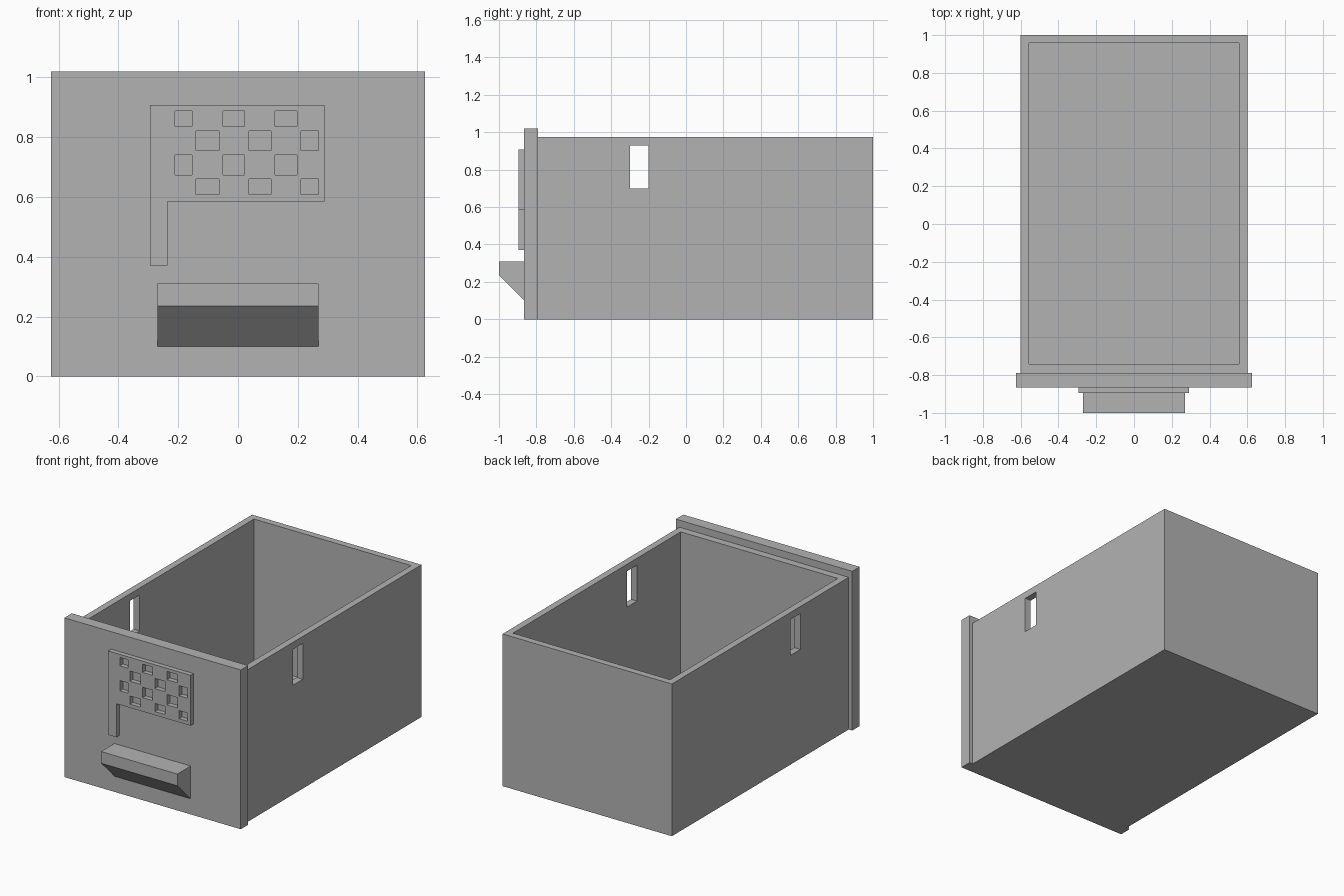
import bpy
import bmesh
from mathutils import Vector

cube = bpy.data.objects.get("Cube")
if cube:
    bpy.data.objects.remove(cube, do_unlink=True)

grey = bpy.data.materials.new("plain grey")
grey.use_nodes = True
grey.diffuse_color = (0.45, 0.45, 0.45, 1)
grey.node_tree.nodes["Principled BSDF"].inputs["Base Color"].default_value = grey.diffuse_color


def add_prism(bm, points, offset):
    """Extrude a flat outline along an offset into a closed solid."""
    face = bm.faces.new([bm.verts.new(p) for p in points])
    out = bmesh.ops.extrude_face_region(bm, geom=[face])
    moved = [g for g in out["geom"] if isinstance(g, bmesh.types.BMVert)]
    bmesh.ops.translate(bm, vec=Vector(offset), verts=moved)


def add_box(bm, x, y, z):
    outline = [(x[0], y[0], z[0]), (x[1], y[0], z[0]), (x[1], y[0], z[1]), (x[0], y[0], z[1])]
    add_prism(bm, outline, (0, y[1] - y[0], 0))


def finish(bm, name):
    bmesh.ops.recalc_face_normals(bm, faces=bm.faces[:])
    mesh = bpy.data.meshes.new(name)
    bm.to_mesh(mesh)
    bm.free()
    mesh.materials.append(grey)
    obj = bpy.data.objects.new(name, mesh)
    bpy.context.collection.objects.link(obj)
    return obj


def boxes(name, specs):
    bm = bmesh.new()
    for spec in specs:
        add_box(bm, *spec)
    return finish(bm, name)


def cut(obj, cutter):
    """Subtract the cutter, bake the result and remove the cutter."""
    mod = obj.modifiers.new("cut", "BOOLEAN")
    mod.operation = "DIFFERENCE"
    mod.solver = "EXACT"
    mod.object = cutter
    cutter.hide_render = True
    bpy.context.view_layer.objects.active = obj
    bpy.ops.object.modifier_apply(modifier=mod.name)
    bpy.data.objects.remove(cutter, do_unlink=True)


# Open drawer box with a slot through both side walls
drawer_box = boxes("drawer_box", [((-0.6, 0.6), (-0.79, 1), (0, 0.975))])
cut(drawer_box, boxes("cavity_cutter", [((-0.557, 0.557), (-0.742, 0.957), (0.045, 1.2))]))
cut(drawer_box, boxes("slot_cutter", [((-0.8, 0.8), (-0.3, -0.2), (0.7, 0.93))]))

# Front panel, slightly wider and taller than the box
boxes("front_panel", [((-0.625, 0.625), (-0.865, -0.79), (0, 1.02))])

# Raised flag with its pole, pierced by a checker pattern
FRONT, PANEL = -0.895, -0.865
bm = bmesh.new()
outline = [(-0.295, 0.37), (-0.235, 0.37), (-0.235, 0.585),
           (0.29, 0.585), (0.29, 0.908), (-0.295, 0.908)]
add_prism(bm, [(x, FRONT, z) for x, z in outline], (0, PANEL - FRONT, 0))
flag = finish(bm, "flag")
odd_columns = [(-0.21, -0.153), (-0.05, 0.022), (0.123, 0.198)]
even_columns = [(-0.14, -0.063), (0.037, 0.11), (0.21, 0.27)]
rows = [(0.835, 0.888), (0.755, 0.82), (0.674, 0.74), (0.608, 0.66)]
holes = [(x, (-0.95, -0.8), z) for i, z in enumerate(rows)
         for x in (even_columns if i % 2 else odd_columns)]
cut(flag, boxes("checker_cutter", holes))

# Handle ledge with a sloping underside
bm = bmesh.new()
profile = [(PANEL, 0.1), (-1, 0.235), (-1, 0.31), (PANEL, 0.31)]
add_prism(bm, [(-0.27, y, z) for y, z in profile], (0.54, 0, 0))
finish(bm, "handle")
